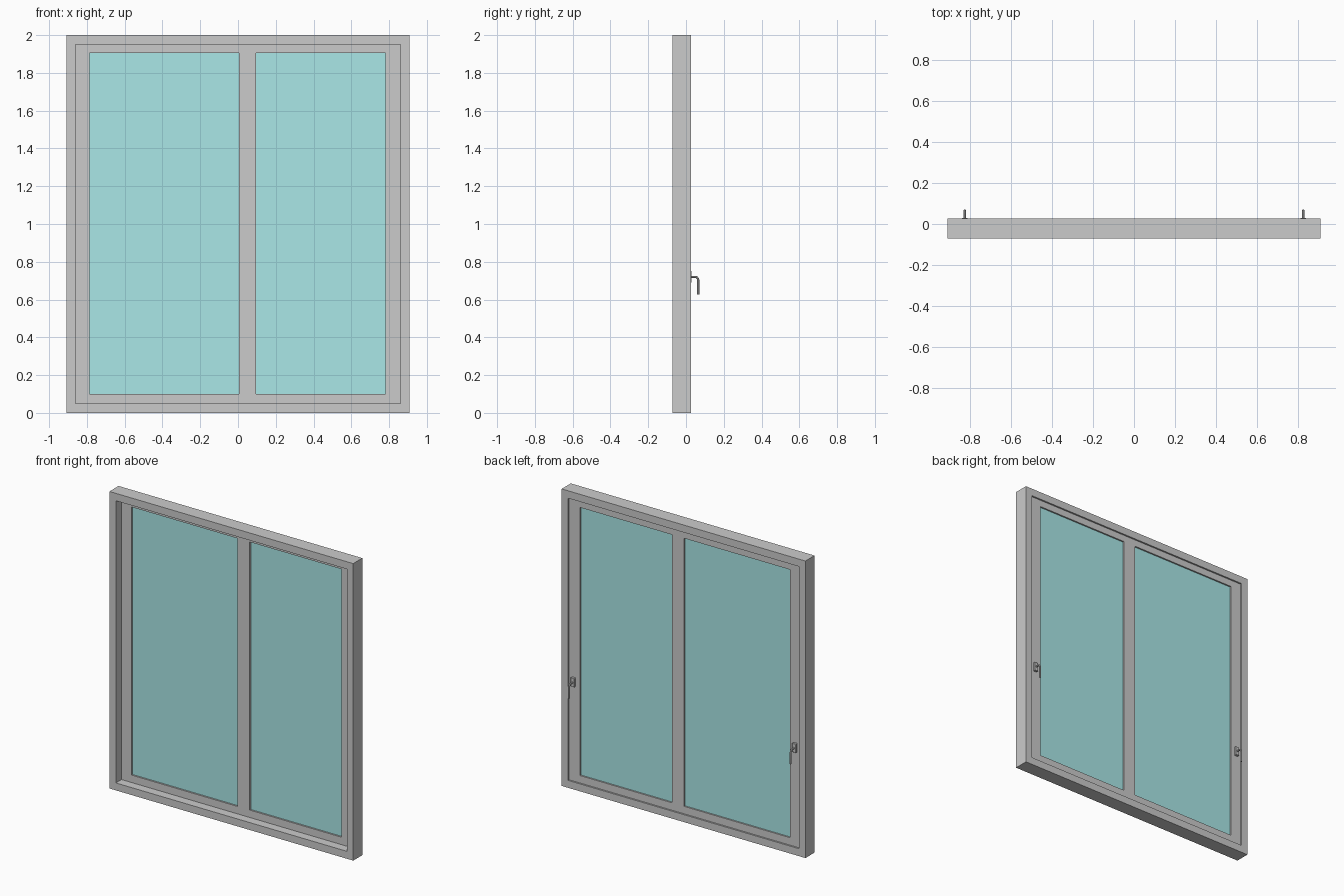
import bpy, bmesh
from mathutils import Vector

if "Cube" in bpy.data.objects:
    bpy.data.objects.remove(bpy.data.objects["Cube"])


def finish(name, bm):
    bmesh.ops.recalc_face_normals(bm, faces=bm.faces[:])
    mesh = bpy.data.meshes.new(name)
    bm.to_mesh(mesh)
    bm.free()
    obj = bpy.data.objects.new(name, mesh)
    bpy.context.collection.objects.link(obj)
    return obj


def pierced_panel(name, xs, zs, y0, y1, holes):
    """Grid of cells in the xz plane without the hole cells, extruded along y."""
    bm = bmesh.new()
    grid = [[bm.verts.new((x, y0, z)) for z in zs] for x in xs]
    for i in range(len(xs) - 1):
        for j in range(len(zs) - 1):
            if (i, j) not in holes:
                bm.faces.new((grid[i][j], grid[i + 1][j],
                              grid[i + 1][j + 1], grid[i][j + 1]))
    ext = bmesh.ops.extrude_face_region(bm, geom=bm.faces[:])
    moved = [g for g in ext["geom"] if isinstance(g, bmesh.types.BMVert)]
    bmesh.ops.translate(bm, verts=moved, vec=(0, y1 - y0, 0))
    return finish(name, bm)


def box(name, lo, hi, bevel=0.0):
    bm = bmesh.new()
    bmesh.ops.create_cube(bm, size=1)
    lo, hi = Vector(lo), Vector(hi)
    bmesh.ops.scale(bm, verts=bm.verts[:], vec=hi - lo)
    bmesh.ops.translate(bm, verts=bm.verts[:], vec=(lo + hi) / 2)
    if bevel:
        bmesh.ops.bevel(bm, geom=bm.edges[:], offset=bevel, segments=1, affect='EDGES')
    return finish(name, bm)


# Outer frame and the thinner inner sash with its central stile
pierced_panel("outer_frame", (-0.908, -0.86, 0.86, 0.908), (0, 0.05, 1.95, 2),
              -0.071, 0.026, {(1, 1)})
pierced_panel("sash", (-0.86, -0.785, 0.005, 0.095, 0.78, 0.86),
              (0.05, 0.10, 1.905, 1.95), -0.011, 0.015, {(1, 1), (3, 1)})

# Glass panes
glass = bpy.data.materials.new("glass")
glass.diffuse_color = (0.4, 0.8, 0.8, 1)
glass.use_nodes = True
glass.node_tree.nodes["Principled BSDF"].inputs["Base Color"].default_value = glass.diffuse_color
for side, x0, x1 in (("left", -0.785, 0.005), ("right", 0.095, 0.78)):
    pane = box(side + "_glass", (x0, 0.0, 0.10), (x1, 0.005, 1.905))
    pane.data.materials.append(glass)

# Handles on the back: plate plus a bent round lever
for side, x in (("left", -0.825), ("right", 0.825)):
    box(side + "_handle_plate", (x - 0.014, 0.013, 0.69), (x + 0.014, 0.030, 0.75), 0.002)
    curve = bpy.data.curves.new(side + "_handle_lever", 'CURVE')
    curve.dimensions = '3D'
    curve.bevel_depth = 0.006
    curve.bevel_resolution = 2
    curve.use_fill_caps = True
    path = [(0.022, 0.72), (0.050, 0.72), (0.058, 0.717), (0.063, 0.711),
            (0.065, 0.702), (0.065, 0.627)]
    spline = curve.splines.new('POLY')
    spline.points.add(len(path) - 1)
    for p, (y, z) in zip(spline.points, path):
        p.co = (x, y, z, 1)
    lever = bpy.data.objects.new(side + "_handle_lever", curve)
    bpy.context.collection.objects.link(lever)
    bpy.ops.object.select_all(action='DESELECT')
    lever.select_set(True)
    bpy.context.view_layer.objects.active = lever
    bpy.ops.object.convert(target='MESH')
    bpy.ops.object.shade_smooth_by_angle()
